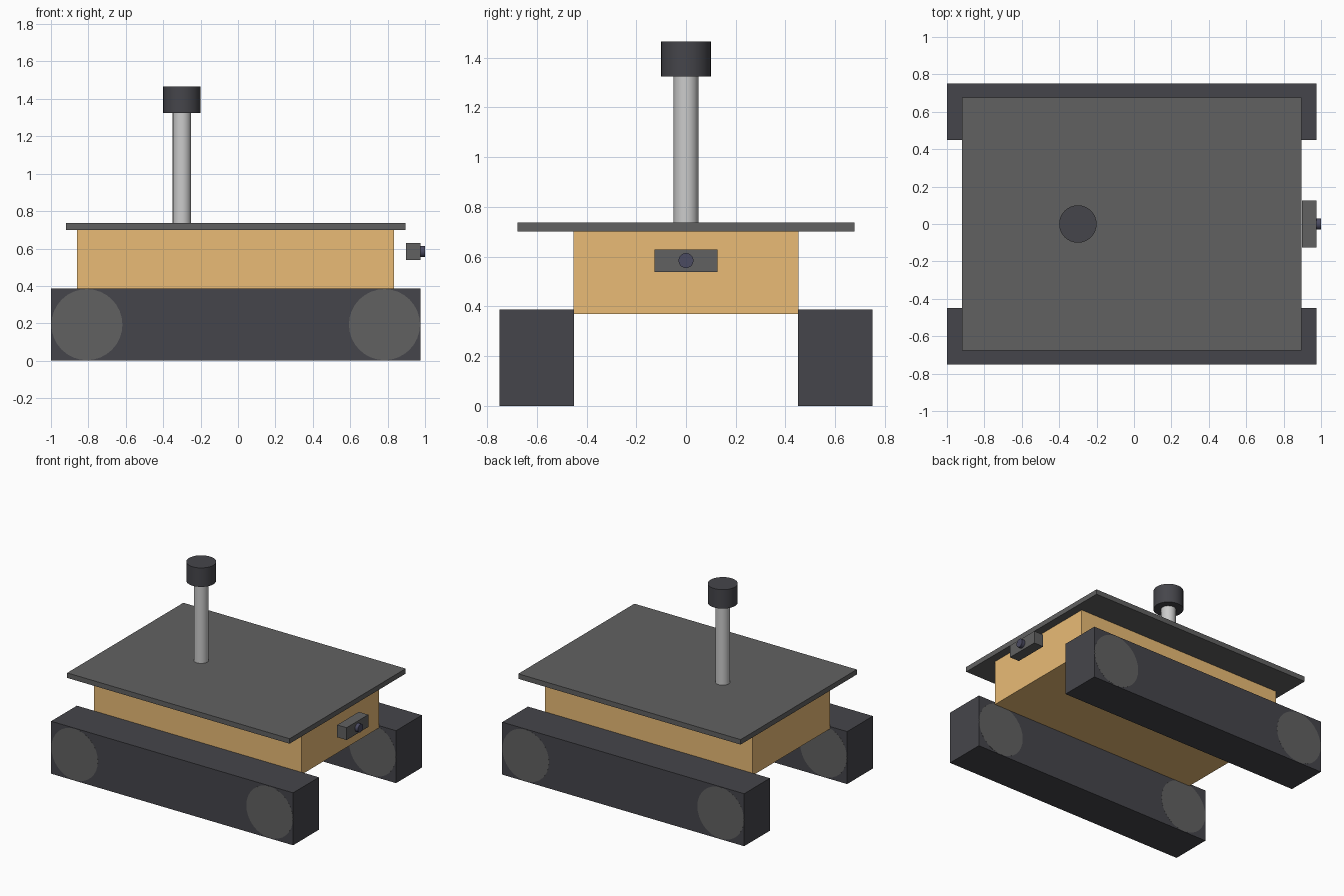
import bpy
import math

if "Cube" in bpy.data.objects:
    bpy.data.objects.remove(bpy.data.objects["Cube"])


def material(name, color):
    m = bpy.data.materials.new(name)
    m.diffuse_color = (*color, 1)
    m.use_nodes = True
    m.node_tree.nodes["Principled BSDF"].inputs["Base Color"].default_value = m.diffuse_color
    return m


ORANGE = material("orange_paint", (0.82, 0.50, 0.18))
RUBBER = material("dark_rubber", (0.06, 0.06, 0.07))
PLATE = material("dark_grey", (0.12, 0.12, 0.12))
METAL = material("light_metal", (0.55, 0.55, 0.58))
GLASS = material("lens_glass", (0.07, 0.07, 0.12))


def box(name, lo, hi, mat):
    bpy.ops.mesh.primitive_cube_add(size=1, location=[(a + b) / 2 for a, b in zip(lo, hi)])
    ob = bpy.context.object
    ob.name = name
    ob.scale = [b - a for a, b in zip(lo, hi)]
    bpy.ops.object.transform_apply(location=False, rotation=False, scale=True)
    ob.data.materials.append(mat)
    return ob


def cylinder(name, center, radius, depth, mat, rotation=(0, 0, 0), sides=32):
    bpy.ops.mesh.primitive_cylinder_add(vertices=sides, radius=radius, depth=depth,
                                        location=center, rotation=rotation)
    ob = bpy.context.object
    ob.name = name
    ob.data.materials.append(mat)
    bpy.ops.object.shade_smooth_by_angle(angle=math.radians(30))
    return ob


# Chassis and overhanging top plate
box("chassis", (-0.86, -0.452, 0.37), (0.835, 0.452, 0.70), ORANGE)
box("top_plate", (-0.92, -0.677, 0.70), (0.895, 0.677, 0.737), PLATE)

# Tracks with wheels flush with their side faces
for side, y in (("front", -0.6), ("back", 0.6)):
    box(f"{side}_track", (-1.0, y - 0.15, 0.0), (0.975, y + 0.15, 0.387), RUBBER)
    for end, x in (("left", -0.808), ("right", 0.783)):
        cylinder(f"{side}_{end}_wheel", (x, y, 0.193), 0.19, 0.301, PLATE,
                 (math.pi / 2, 0, 0))

# Sensor mast
cylinder("mast", (-0.3, 0, 1.03), 0.05, 0.6, METAL, sides=16)
cylinder("sensor_head", (-0.3, 0, 1.395), 0.1, 0.14, RUBBER)

# Camera at the right end
box("camera_body", (0.898, -0.126, 0.538), (0.975, 0.126, 0.629), PLATE)
cylinder("camera_lens", (0.975, 0, 0.584), 0.03, 0.05, GLASS, (0, math.pi / 2, 0))
